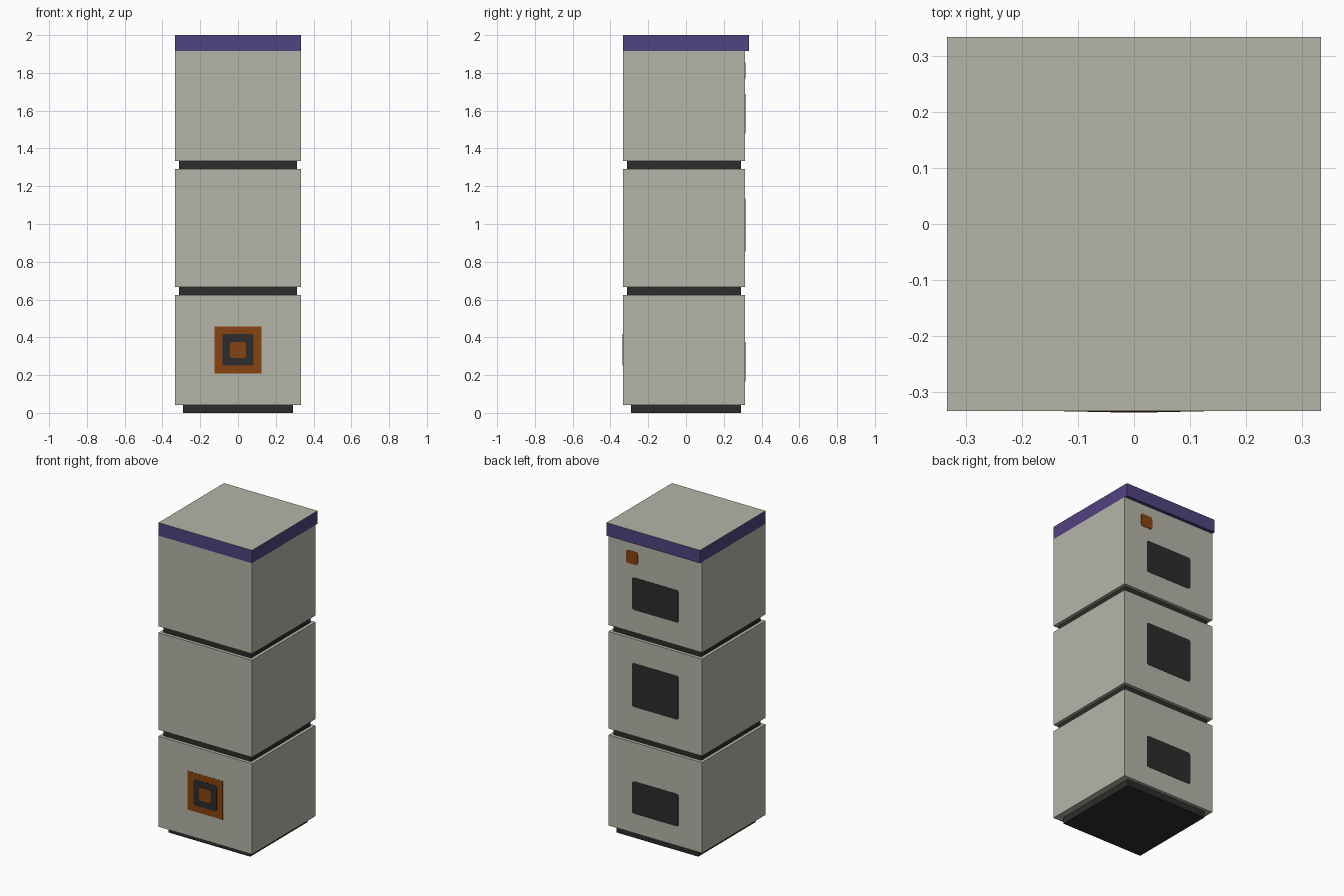
import bpy, bmesh, math

if "Cube" in bpy.data.objects:
    bpy.data.objects.remove(bpy.data.objects["Cube"])

U = 1 / 48  # design unit: the tower is 32 units wide and 96 tall


def srgb(r, g, b):
    return [((c / 255 + 0.055) / 1.055) ** 2.4 if c > 10 else c / 3294.6 for c in (r, g, b)] + [1]


def material(name, *rgb):
    m = bpy.data.materials.new(name)
    m.diffuse_color = srgb(*rgb)
    m.use_nodes = True
    m.node_tree.nodes["Principled BSDF"].inputs["Base Color"].default_value = m.diffuse_color
    return m


stone = material("warm_grey", 182, 181, 169)
dark = material("charcoal", 44, 44, 44)
purple = material("purple", 80, 67, 128)
orange = material("burnt_orange", 136, 68, 16)


def finish(name, bm, *mats):
    bmesh.ops.recalc_face_normals(bm, faces=bm.faces)
    mesh = bpy.data.meshes.new(name)
    bm.to_mesh(mesh)
    bm.free()
    for m in mats:
        mesh.materials.append(m)
    ob = bpy.data.objects.new(name, mesh)
    bpy.context.collection.objects.link(ob)
    return ob


def box(name, x, y0, y1, z0, z1, *mats):
    """Box spanning -x..x, y0..y1, z0..z1 in design units; second material goes on top."""
    bm = bmesh.new()
    bmesh.ops.create_cube(bm, size=1)
    for v in bm.verts:
        v.co = (v.co.x * 2 * x * U,
                (y0 if v.co.y < 0 else y1) * U,
                (z0 if v.co.z < 0 else z1) * U)
    bm.normal_update()
    if len(mats) > 1:
        for f in bm.faces:
            f.material_index = int(f.normal.z > 0.5)
    return finish(name, bm, *mats)


def plate(name, cx, z0, z1, half, y, out, radius, mat):
    """Thin rounded plate on the wall at y (design units), raised by out (world units)."""
    cz, hz = (z0 + z1) / 2, (z1 - z0) / 2
    pts = []
    for q, (sx, sz) in enumerate(((1, 1), (-1, 1), (-1, -1), (1, -1))):
        for k in range(4 if radius else 1):
            a = math.radians(90 * q + 30 * k)
            pts.append((cx + sx * (half - radius) + radius * math.cos(a),
                        cz + sz * (hz - radius) + radius * math.sin(a)))
    bm = bmesh.new()
    face = bm.faces.new([bm.verts.new((px * U, y * U, pz * U)) for px, pz in pts])
    new = bmesh.ops.extrude_face_region(bm, geom=[face])["geom"]
    for v in new:
        if isinstance(v, bmesh.types.BMVert):
            v.co.y += out
    return finish(name, bm, mat)


# Base, three stacked blocks and the recessed joints between them
box("base", 14, -14, 14, 0, 2, dark)
for name, z0, z1 in (("lower", 2, 30), ("middle", 32, 62), ("upper", 64, 92)):
    box(name + "_block", 16, -16, 15, z0, z1, stone)
for name, z0 in (("lower", 30), ("upper", 62)):
    box(name + "_joint", 15, -15, 14, z0, z0 + 2, dark)

# Lid with purple sides and a grey top, overhanging at the back
box("lid", 16, -16, 16, 92, 96, purple, stone)

# Front emblem: three nested plates
plate("front_square", 0, 10, 22, 6, -16, -0.001, 0, orange)
plate("front_ring", 0, 12, 20, 4, -16, -0.002, 0.6, dark)
plate("front_button", 0, 14, 18, 2, -16, -0.003, 0.6, orange)

# Back panels and the small indicator
for name, z0, z1 in (("lower", 8, 18), ("middle", 41, 54.5), ("upper", 71, 81)):
    plate(name + "_back_panel", 0, z0, z1, 7.9, 15, 0.002, 0.6, dark)
plate("back_indicator", 8, 85, 89, 2, 15, 0.002, 0.6, orange)
